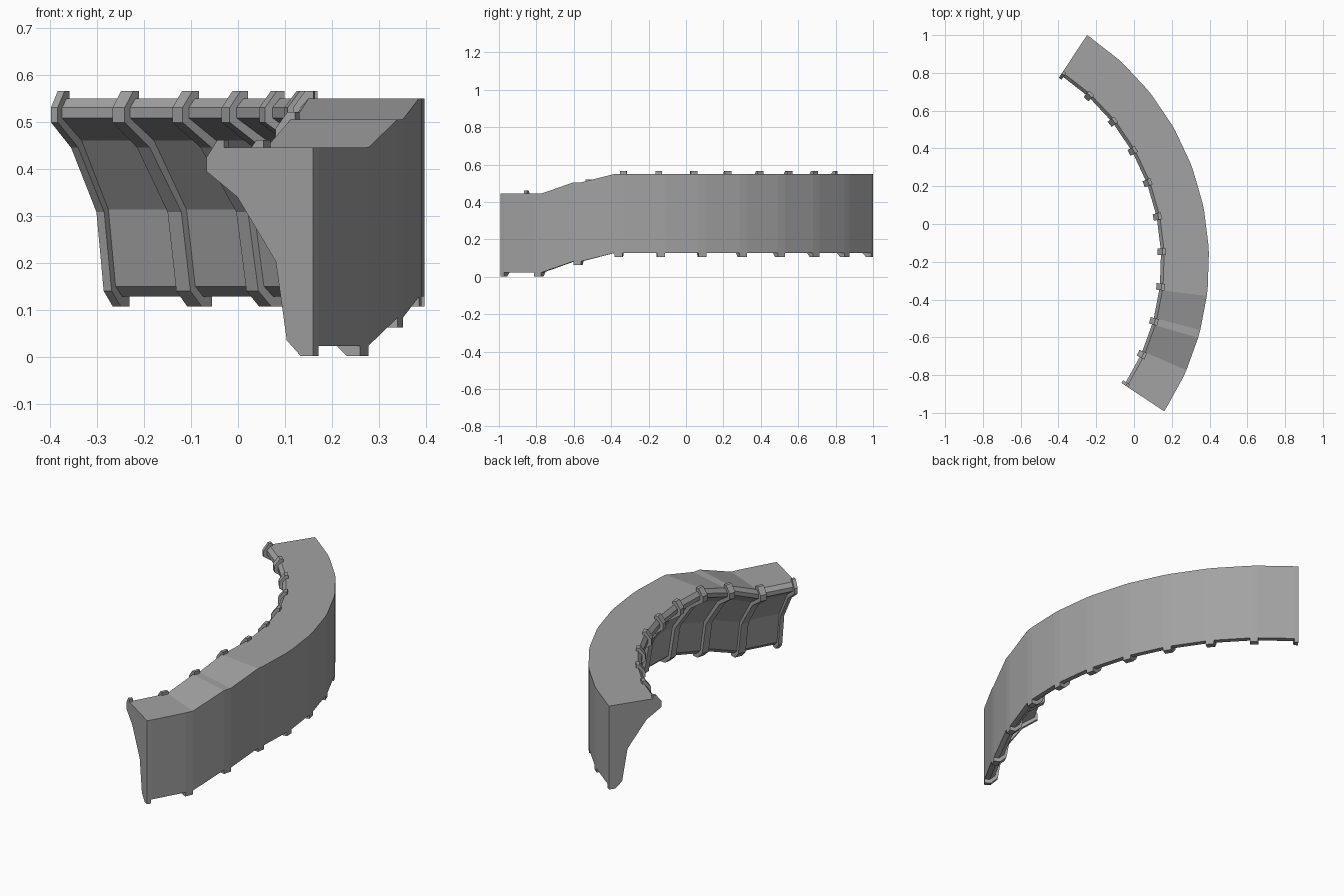
import bpy
import bmesh
from math import sin, cos, radians

cube = bpy.data.objects.get("Cube")
if cube:
    bpy.data.objects.remove(cube, do_unlink=True)

# Single stone-grey material
grey = bpy.data.materials.new("stone_grey")
grey.use_nodes = True
colour = (0.36, 0.36, 0.36, 1)
grey.diffuse_color = colour
grey.node_tree.nodes["Principled BSDF"].inputs["Base Color"].default_value = colour

# Arc layout: eleven stations over a quarter circle, stepping down at the front
CENTRE_X, CENTRE_Y = -1.04, -0.2
START, STEP, COUNT = 56.6, 9, 11
HALF_RIB = 0.85
DROP = {8: 0.045, 9: 0.105, 10: 0.105}


def sweep(name, profile, rings):
    """Sweep a closed (radius, height) profile through (angle, drop) rings."""
    bm = bmesh.new()
    loops = []
    for angle, drop in rings:
        c, s = cos(radians(angle)), sin(radians(angle))
        loops.append([bm.verts.new((CENTRE_X + r * c, CENTRE_Y + r * s, z - drop))
                      for r, z in profile])
    n = len(profile)
    for a, b in zip(loops, loops[1:]):
        for i in range(n):
            j = (i + 1) % n
            bm.faces.new((a[i], a[j], b[j], b[i]))
    bm.faces.new(loops[0])
    bm.faces.new(loops[-1])
    bmesh.ops.recalc_face_normals(bm, faces=bm.faces)
    mesh = bpy.data.meshes.new(name)
    bm.to_mesh(mesh)
    bm.free()
    mesh.materials.append(grey)
    obj = bpy.data.objects.new(name, mesh)
    bpy.context.collection.objects.link(obj)
    return obj


# Each station spans the width of a rib; the end ones are half as wide
stations = []
for i in range(COUNT):
    mid = START - i * STEP
    first = mid if i == 0 else mid + HALF_RIB
    last = mid if i == COUNT - 1 else mid - HALF_RIB
    stations.append([(first, DROP.get(i, 0)), (last, DROP.get(i, 0))])

# Curved wall with an overhanging lip on the inner side
wall_profile = [(1.437, 0.55), (1.2, 0.55), (1.183, 0.53), (1.183, 0.508),
                (1.257, 0.46), (1.358, 0.313), (1.385, 0.15), (1.41, 0.128),
                (1.437, 0.128)]
sweep("curved_wall", wall_profile, [ring for pair in stations for ring in pair])

# Ribs that hug the inner side and wrap under the wall
rib_profile = [(1.21, 0.566), (1.193, 0.566), (1.166, 0.53), (1.166, 0.499),
               (1.244, 0.445), (1.342, 0.308), (1.37, 0.14), (1.405, 0.107),
               (1.437, 0.107), (1.437, 0.13), (1.42, 0.18), (1.39, 0.33),
               (1.29, 0.48), (1.21, 0.53)]
for i, pair in enumerate(stations):
    sweep(f"rib_{i + 1}", rib_profile, pair)
